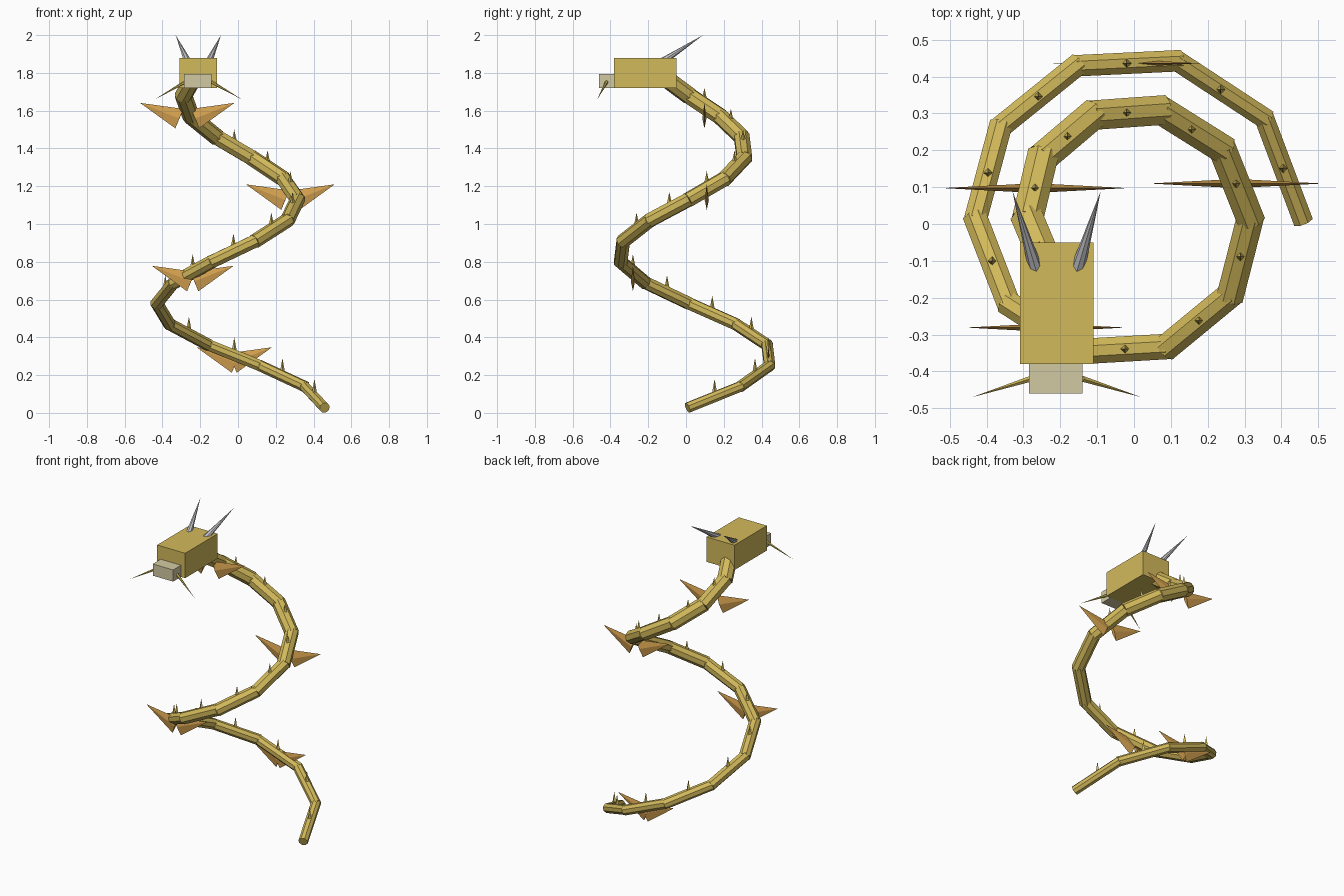
import bpy, bmesh, math
from mathutils import Vector, Matrix

if "Cube" in bpy.data.objects:
    bpy.data.objects.remove(bpy.data.objects["Cube"])


def material(name, rgb):
    m = bpy.data.materials.new(name)
    m.diffuse_color = (*rgb, 1)
    m.use_nodes = True
    m.node_tree.nodes["Principled BSDF"].inputs["Base Color"].default_value = m.diffuse_color
    return m


GOLD = material("gold", (0.65, 0.49, 0.105))
AMBER = material("amber", (0.67, 0.36, 0.08))
BEIGE = material("pale beige", (0.65, 0.59, 0.36))
GREY = material("horn grey", (0.56, 0.56, 0.59))


def finish(bm, name, mat):
    bmesh.ops.recalc_face_normals(bm, faces=bm.faces)
    me = bpy.data.meshes.new(name)
    bm.to_mesh(me)
    bm.free()
    me.materials.append(mat)
    ob = bpy.data.objects.new(name, me)
    bpy.context.collection.objects.link(ob)
    return ob


def add_cone(bm, a, b, r1, r2, sides, roll=0.0):
    """Cone or cylinder running from point a to point b."""
    a, b = Vector(a), Vector(b)
    d = b - a
    rot = d.to_track_quat('Z', 'Y').to_matrix().to_4x4()
    mat = Matrix.Translation((a + b) / 2) @ rot @ Matrix.Rotation(roll, 4, 'Z')
    bmesh.ops.create_cone(bm, cap_ends=True, segments=sides, radius1=r1,
                          radius2=r2, depth=d.length, matrix=mat)


def add_box(name, lo, hi, mat):
    bm = bmesh.new()
    lo, hi = Vector(lo), Vector(hi)
    size = hi - lo
    bmesh.ops.create_cube(bm, size=1, matrix=Matrix.Translation((lo + hi) / 2)
                          @ Matrix.Diagonal((*size, 1)))
    return finish(bm, name, mat)


# Spiral joints: 36 degrees per step, rising and tightening
STEPS = 16


def joint(i):
    t = math.radians(36 * i)
    r = 0.478 - 0.0141 * i
    return Vector((-0.022 + r * math.cos(t), 0.015 + r * math.sin(t), 0.03 + 0.11 * i))


# Body segments and the spine spikes on top of them
body, spikes = bmesh.new(), bmesh.new()
for i in range(STEPS):
    a, b = joint(i), joint(i + 1)
    radius = 0.029 + 0.0012 * i
    over = (b - a).normalized() * 0.008
    add_cone(body, a - over, b + over, radius, radius, 8, math.pi / 8)
    mid = (a + b) / 2
    add_cone(spikes, mid + Vector((0, 0, radius - 0.012)), mid + Vector((0, 0, 0.095)),
             0.014, 0, 4)
finish(body, "body", GOLD)
finish(spikes, "spine_spikes", GOLD)

# Paired side fins: flat four-sided pyramids
fins = bmesh.new()
for i, span in ((2, 0.20), (6, 0.217), (10, 0.235), (14, 0.25)):
    mid = (joint(i) + joint(i + 1)) / 2
    lift = 0.047 - 0.0022 * i
    for side in (-1, 1):
        def point(x, y, z):
            return fins.verts.new(mid + Vector((side * (span + x), y, lift + z)))
        tip = point(0, 0, 0)
        ring = [point(-0.23, 0, -0.032), point(-0.208, 0.011, -0.083),
                point(-0.187, 0, -0.135), point(-0.208, -0.011, -0.083)]
        fins.faces.new(ring)
        for k in range(4):
            fins.faces.new((ring[k], ring[(k + 1) % 4], tip))
finish(fins, "side_fins", AMBER)

# Head and snout
add_box("head", (-0.31, -0.38, 1.72), (-0.11, -0.05, 1.88), GOLD)
add_box("snout", (-0.285, -0.46, 1.72), (-0.14, -0.37, 1.795), BEIGE)

# Horns and whiskers, mirrored about the middle of the head
horns, whiskers = bmesh.new(), bmesh.new()
CX = -0.21
for s in (-1, 1):
    add_cone(horns, (CX + s * 0.053, -0.135, 1.853), (CX + s * 0.12, 0.09, 2.0), 0.021, 0, 8)
    add_cone(whiskers, (CX + s * 0.07, -0.42, 1.752), (CX + s * 0.23, -0.47, 1.66), 0.009, 0, 6)
finish(horns, "horns", GREY)
finish(whiskers, "whiskers", GOLD)
